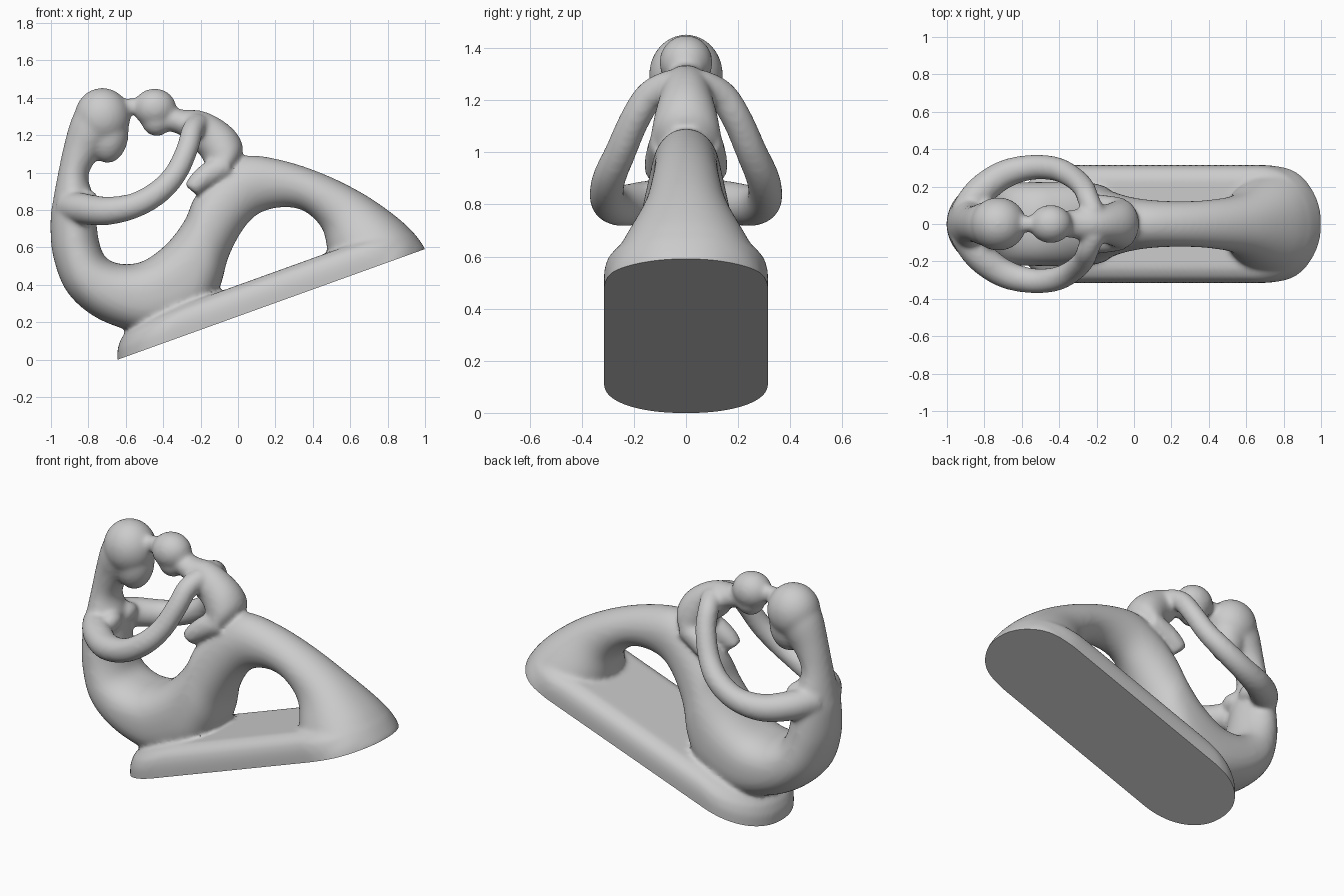
import bpy, bmesh, math
from mathutils import Vector, Matrix

if "Cube" in bpy.data.objects:
    bpy.data.objects.remove(bpy.data.objects["Cube"])

SLOPE = 0.36          # tilt of the base plane
bm = bmesh.new()      # all parts are gathered here, then fused


def spline(rows, steps=6):
    """Catmull-Rom interpolation through rows of numbers."""
    out = []
    for i in range(len(rows) - 1):
        p0, p1 = rows[max(i - 1, 0)], rows[i]
        p2, p3 = rows[i + 1], rows[min(i + 2, len(rows) - 1)]
        for s in range(steps):
            t = s / steps
            out.append([0.5 * (2 * b + (c - a) * t + (2 * a - 5 * b + 4 * c - d) * t * t
                               + (3 * b - a - 3 * c + d) * t ** 3)
                        for a, b, c, d in zip(p0, p1, p2, p3)])
    out.append(list(rows[-1]))
    return out


def skin(rings):
    """Bridge rings of points into a closed solid."""
    loops = [[bm.verts.new(p) for p in r] for r in rings]
    n = len(loops[0])
    for a, b in zip(loops, loops[1:]):
        for i in range(n):
            j = (i + 1) % n
            bm.faces.new((a[i], a[j], b[j], b[i]))
    bm.faces.new(loops[0][::-1])
    bm.faces.new(loops[-1])


def oval(c, u, v, n=28, e=1.0):
    """Ellipse around c; e below 1 makes it boxier."""
    ring = []
    for i in range(n):
        a = 2 * math.pi * (i + 0.5) / n
        x, y = math.cos(a), math.sin(a)
        ring.append(c + u * math.copysign(abs(x) ** e, x) + v * math.copysign(abs(y) ** e, y))
    return ring


def profile_loft(rows):
    """Rows: back x,z / front x,z / half width in y / roundness."""
    rings = []
    for x1, z1, x2, z2, w, e in spline(rows):
        a, b = Vector((x1, 0, z1)), Vector((x2, 0, z2))
        rings.append(oval((a + b) / 2, (a - b) / 2, Vector((0, w, 0)), 36, e))
    skin(rings)


def limb(rows, side):
    """Round tube. Rows: x, y, z, radius."""
    pts = spline(rows)
    rings = []
    for i, p in enumerate(pts):
        a, b = pts[max(i - 1, 0)], pts[min(i + 1, len(pts) - 1)]
        t = (Vector(b[:3]) - Vector(a[:3])).normalized()
        u = t.cross(Vector((0.3, 1, -0.5))).normalized()
        ring = oval(Vector(p[:3]), u * p[3], t.cross(u) * p[3], 20)
        rings.append([Vector((q.x, q.y * side, q.z)) for q in ring])
    skin(rings)


def ball(c, r, tilt=0):
    m = Matrix.Translation(c) @ Matrix.Rotation(tilt, 4, 'Y') @ Matrix.Diagonal((*r, 1))
    bmesh.ops.create_uvsphere(bm, u_segments=32, v_segments=20, radius=1, matrix=m)


# tilted base slab: height above plane, left end, right end, half width
slab = []
for dz, x0, x1, w in [(-0.06, -0.645, 1.003, 0.312), (0.0, -0.645, 1.003, 0.315),
                      (0.06, -0.645, 0.97, 0.316), (0.11, -0.625, 0.94, 0.308),
                      (0.145, -0.58, 0.90, 0.285), (0.168, -0.52, 0.85, 0.24)]:
    ring, cap = [], 0.31
    for i in range(48):
        a = 2 * math.pi * (i + 0.5) / 48
        c, s = math.cos(a), math.sin(a)
        x = (x1 - cap if c > 0 else x0 + cap) + cap * math.copysign(abs(c) ** 0.92, c)
        y = w * math.copysign(abs(s) ** 0.92, s)
        ring.append(Vector((x, y, SLOPE * (x + 0.64) + dz)))
    slab.append(ring)
skin(slab)

# large figure: hair and neck, back, hips, thigh, knee, shin, foot
profile_loft([
    (-0.81, 1.42, -0.62, 1.30, 0.10, 1), (-0.885, 1.30, -0.66, 1.19, 0.12, 1),
    (-0.930, 1.15, -0.75, 1.08, 0.10, 1), (-0.962, 1.0, -0.80, 0.98, 0.10, 1.05),
    (-0.988, 0.86, -0.775, 0.88, 0.135, 1.1), (-1.003, 0.74, -0.76, 0.76, 0.17, 1.1),
    (-0.988, 0.55, -0.74, 0.62, 0.19, 1), (-0.905, 0.35, -0.70, 0.54, 0.21, 0.9),
    (-0.72, 0.205, -0.61, 0.51, 0.22, 0.85), (-0.45, 0.14, -0.50, 0.53, 0.225, 0.8),
    (-0.20, 0.22, -0.38, 0.62, 0.225, 0.8), (-0.10, 0.38, -0.285, 0.745, 0.21, 0.85),
    (-0.05, 0.55, -0.23, 0.87, 0.18, 0.9), (0.03, 0.70, -0.12, 1.0, 0.15, 0.95),
    (0.12, 0.785, 0.03, 1.088, 0.13, 1), (0.25, 0.815, 0.22, 1.07, 0.122, 1),
    (0.36, 0.79, 0.45, 0.996, 0.13, 1), (0.45, 0.70, 0.68, 0.881, 0.16, 0.95),
    (0.48, 0.58, 0.87, 0.745, 0.235, 0.92), (0.52, 0.44, 0.963, 0.645, 0.298, 0.95),
    (0.54, 0.35, 1.0, 0.573, 0.31, 0.95)])

# large head and face
ball((-0.725, 0, 1.296), (0.15, 0.143, 0.157))
ball((-0.69, 0, 1.20), (0.105, 0.108, 0.15), 0.1)

# small head, face and the touch between foreheads
ball((-0.445, 0, 1.345), (0.115, 0.103, 0.105))
ball((-0.435, 0, 1.28), (0.083, 0.08, 0.086))
ball((-0.57, 0, 1.355), (0.06, 0.045, 0.045))

# small figure: neck, back and seat
profile_loft([
    (-0.40, 1.36, -0.40, 1.23, 0.065, 1), (-0.30, 1.337, -0.31, 1.20, 0.08, 1),
    (-0.20, 1.332, -0.26, 1.14, 0.095, 1), (-0.10, 1.29, -0.20, 1.09, 0.105, 1),
    (-0.01, 1.215, -0.17, 1.02, 0.125, 1), (0.027, 1.12, -0.17, 0.95, 0.135, 1),
    (-0.02, 1.0, -0.18, 0.88, 0.105, 1)])

for side in (1, -1):
    # long arms reaching around to the small shoulders
    limb([(-0.91, 0.05, 0.82, 0.08), (-0.83, 0.165, 0.807, 0.083), (-0.70, 0.262, 0.795, 0.077),
          (-0.55, 0.303, 0.825, 0.068), (-0.42, 0.295, 0.90, 0.065), (-0.33, 0.252, 1.0, 0.061),
          (-0.27, 0.195, 1.13, 0.059), (-0.245, 0.135, 1.22, 0.059), (-0.21, 0.05, 1.265, 0.058)], side)
    # small legs resting on the thighs
    limb([(-0.06, 0.07, 1.04, 0.07), (-0.15, 0.09, 0.995, 0.065), (-0.215, 0.105, 0.945, 0.056),
          (-0.25, 0.11, 0.905, 0.045)], side)
    # chest
    ball((-0.795, 0.075 * side, 0.85), (0.05, 0.07, 0.055))

# fuse everything into one smooth carved form
bmesh.ops.recalc_face_normals(bm, faces=bm.faces)
mesh = bpy.data.meshes.new("embracing_figures_sculpture")
bm.to_mesh(mesh)
bm.free()
obj = bpy.data.objects.new("embracing_figures_sculpture", mesh)
bpy.context.collection.objects.link(obj)
fuse = obj.modifiers.new("fuse", 'REMESH')
fuse.mode = 'VOXEL'
fuse.voxel_size = 0.012
soft = obj.modifiers.new("soften", 'SMOOTH')
soft.factor = 0.5
soft.iterations = 16
deps = bpy.context.evaluated_depsgraph_get()
fused = bpy.data.meshes.new_from_object(obj.evaluated_get(deps))
obj.modifiers.clear()
obj.data = fused

# slice the underside flat along the tilted plane
cut = bmesh.new()
cut.from_mesh(fused)
bmesh.ops.bisect_plane(cut, geom=cut.verts[:] + cut.edges[:] + cut.faces[:],
                       plane_co=(-0.64, 0, 0.001), plane_no=(-SLOPE, 0, 1), clear_inner=True)
bmesh.ops.holes_fill(cut, edges=[e for e in cut.edges if e.is_boundary], sides=0)
bmesh.ops.recalc_face_normals(cut, faces=cut.faces)
cut.to_mesh(fused)
cut.free()

bpy.context.view_layer.objects.active = obj
obj.select_set(True)
bpy.ops.object.shade_smooth_by_angle(angle=math.radians(45))
